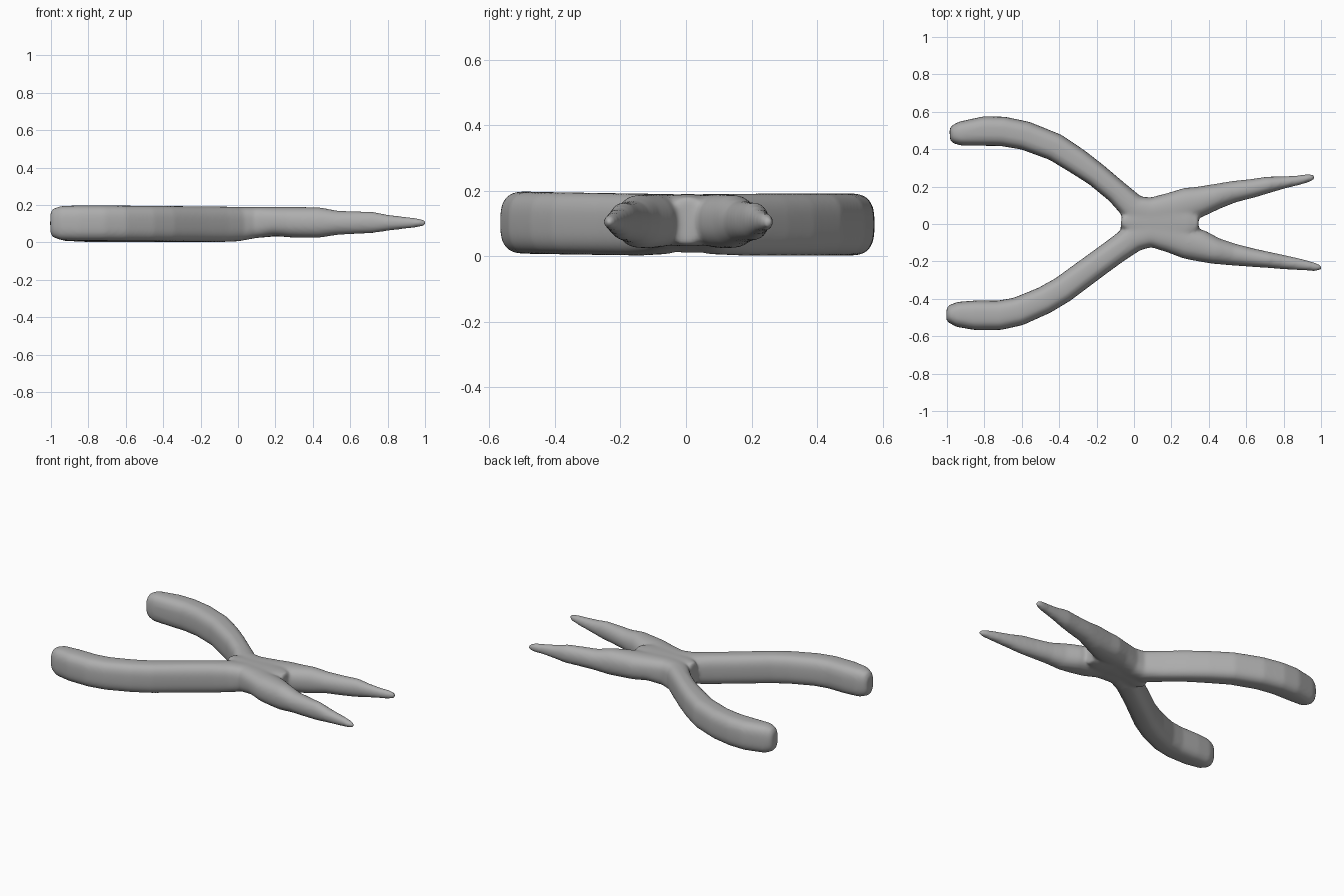
import bpy, bmesh, math
from mathutils import Vector

# one flat steel grey
steel = bpy.data.materials.new("steel grey")
steel.diffuse_color = (0.42, 0.42, 0.42, 1)

SIDES = 28


def spow(v, p):
    return math.copysign(abs(v) ** p, v)


def add_lever(bm, keys):
    """Loft rounded sections; key = x, y, half width, z low, z high, squareness."""
    rings = []
    for i, (x, y, w, lo, hi, sq) in enumerate(keys):
        a, b = keys[max(i - 1, 0)], keys[min(i + 1, len(keys) - 1)]
        t = Vector((b[0] - a[0], b[1] - a[1])).normalized()
        n = Vector((-t.y, t.x))
        ring = []
        for k in range(SIDES):
            ang = 2 * math.pi * k / SIDES
            u = w * spow(math.cos(ang), 2 / sq)
            v = (hi - lo) / 2 * spow(math.sin(ang), 2 / sq)
            ring.append(bm.verts.new((x + n.x * u, y + n.y * u, (lo + hi) / 2 + v)))
        rings.append(ring)
    for r, s in zip(rings, rings[1:]):
        for k in range(SIDES):
            j = (k + 1) % SIDES
            bm.faces.new((r[k], r[j], s[j], s[k]))
    bm.faces.new(rings[0][::-1])
    bm.faces.new(rings[-1])


# handle and jaw on the back side
back = [
    (-0.985, 0.478, 0.030, 0.045, 0.150, 2.5),
    (-0.970, 0.479, 0.048, 0.025, 0.175, 2.6),
    (-0.930, 0.483, 0.064, 0.008, 0.190, 2.8),
    (-0.800, 0.497, 0.079, 0.002, 0.192, 2.9),
    (-0.700, 0.495, 0.079, 0.002, 0.192, 2.9),
    (-0.580, 0.472, 0.077, 0.002, 0.192, 2.9),
    (-0.420, 0.410, 0.074, 0.002, 0.192, 2.9),
    (-0.300, 0.333, 0.070, 0.002, 0.192, 2.9),
    (-0.200, 0.262, 0.064, 0.002, 0.192, 2.8),
    (-0.090, 0.170, 0.063, 0.002, 0.191, 2.8),
    (0.000, 0.082, 0.075, 0.006, 0.190, 2.8),
    (0.090, 0.062, 0.080, 0.022, 0.190, 2.7),
    (0.200, 0.082, 0.086, 0.034, 0.190, 2.5),
    (0.290, 0.105, 0.090, 0.026, 0.190, 2.4),
    (0.360, 0.122, 0.080, 0.024, 0.189, 2.3),
    (0.440, 0.147, 0.068, 0.026, 0.187, 2.2),
    (0.530, 0.172, 0.058, 0.040, 0.170, 2.1),
    (0.640, 0.192, 0.050, 0.046, 0.166, 2.1),
    (0.720, 0.210, 0.044, 0.050, 0.164, 2.1),
    (0.800, 0.222, 0.033, 0.064, 0.146, 2.1),
    (0.880, 0.234, 0.026, 0.074, 0.136, 2.1),
    (0.935, 0.246, 0.022, 0.080, 0.130, 2.1),
    (0.965, 0.252, 0.012, 0.090, 0.118, 2.0),
]

# handle and jaw on the front side
front = [
    (-1.003, -0.478, 0.030, 0.050, 0.155, 2.5),
    (-0.990, -0.479, 0.047, 0.028, 0.180, 2.6),
    (-0.945, -0.483, 0.067, 0.012, 0.195, 2.8),
    (-0.850, -0.488, 0.079, 0.008, 0.198, 2.9),
    (-0.720, -0.488, 0.079, 0.008, 0.198, 2.9),
    (-0.620, -0.468, 0.077, 0.007, 0.197, 2.9),
    (-0.480, -0.408, 0.074, 0.006, 0.196, 2.9),
    (-0.380, -0.350, 0.072, 0.005, 0.195, 2.9),
    (-0.200, -0.217, 0.070, 0.003, 0.193, 2.8),
    (-0.090, -0.137, 0.070, 0.002, 0.192, 2.8),
    (0.000, -0.072, 0.076, 0.006, 0.190, 2.8),
    (0.090, -0.048, 0.076, 0.022, 0.190, 2.7),
    (0.200, -0.068, 0.086, 0.034, 0.190, 2.5),
    (0.290, -0.100, 0.088, 0.026, 0.190, 2.4),
    (0.360, -0.118, 0.084, 0.024, 0.189, 2.3),
    (0.440, -0.145, 0.070, 0.026, 0.187, 2.2),
    (0.530, -0.163, 0.059, 0.040, 0.170, 2.1),
    (0.640, -0.181, 0.049, 0.046, 0.166, 2.1),
    (0.720, -0.192, 0.043, 0.050, 0.164, 2.1),
    (0.800, -0.204, 0.038, 0.062, 0.148, 2.1),
    (0.900, -0.218, 0.030, 0.074, 0.136, 2.1),
    (0.970, -0.230, 0.022, 0.082, 0.128, 2.1),
    (1.005, -0.235, 0.012, 0.092, 0.116, 2.0),
]

bm = bmesh.new()
add_lever(bm, back)
add_lever(bm, front)

# pivot block filling the middle
add_lever(bm, [
    (-0.068, 0.015, 0.035, 0.012, 0.184, 2.6),
    (0.000, 0.008, 0.090, 0.010, 0.189, 2.8),
    (0.100, 0.006, 0.115, 0.024, 0.190, 2.8),
    (0.200, 0.006, 0.130, 0.032, 0.190, 2.8),
    (0.290, 0.005, 0.110, 0.030, 0.189, 2.6),
    (0.345, 0.004, 0.050, 0.036, 0.180, 2.4),
])
bmesh.ops.recalc_face_normals(bm, faces=bm.faces)

mesh = bpy.data.meshes.new("pliers")
bm.to_mesh(mesh)
bm.free()
mesh.materials.append(steel)
pliers = bpy.data.objects.new("pliers", mesh)
bpy.context.collection.objects.link(pliers)

# fuse the parts into one soft skin
fuse = pliers.modifiers.new("fuse", 'REMESH')
fuse.mode = 'VOXEL'
fuse.voxel_size = 0.01
fuse.use_smooth_shade = True
soften = pliers.modifiers.new("soften", 'SMOOTH')
soften.factor = 0.5
soften.iterations = 8
